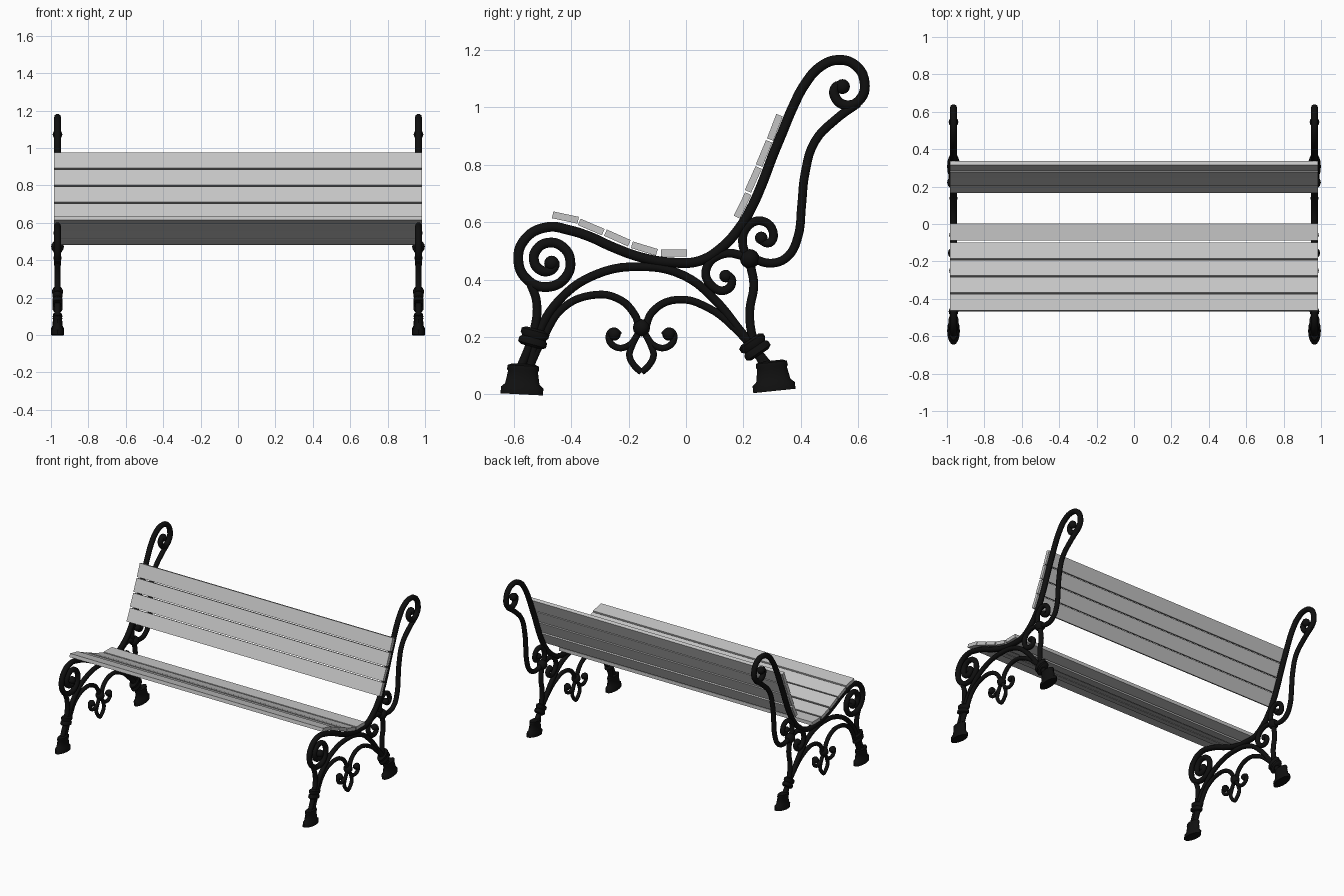
import bpy, bmesh
from math import sin, cos, pi, radians
from mathutils import Matrix, Vector

cube = bpy.data.objects.get("Cube")
if cube:
    bpy.data.objects.remove(cube, do_unlink=True)


def make_material(name, colour):
    mat = bpy.data.materials.new(name)
    mat.use_nodes = True
    mat.diffuse_color = colour
    mat.node_tree.nodes["Principled BSDF"].inputs["Base Color"].default_value = colour
    return mat


iron = make_material("black iron", (0.005, 0.005, 0.005, 1))
wood = make_material("pale grey slats", (0.56, 0.56, 0.56, 1))
SIDE = 0.965      # distance of each iron end frame from the middle
THICK, THIN = 0.018, 0.014


def link(name, bm, mat, smooth=True):
    mesh = bpy.data.meshes.new(name)
    bm.to_mesh(mesh)
    bm.free()
    mesh.materials.append(mat)
    obj = bpy.data.objects.new(name, mesh)
    bpy.context.collection.objects.link(obj)
    if smooth:
        bpy.ops.object.select_all(action="DESELECT")
        bpy.context.view_layer.objects.active = obj
        obj.select_set(True)
        bpy.ops.object.shade_smooth_by_angle(angle=radians(40))
    return obj


def tube(name, x, points, radius):
    """Round iron bar bent through (y, z) points, turned into a mesh."""
    curve = bpy.data.curves.new(name, "CURVE")
    curve.dimensions = "3D"
    curve.bevel_depth = radius
    curve.bevel_resolution = 3
    curve.resolution_u = 5
    curve.use_fill_caps = True
    spline = curve.splines.new("BEZIER")
    spline.bezier_points.add(len(points) - 1)
    for knot, (y, z) in zip(spline.bezier_points, points):
        knot.co = (x, y, z)
        knot.handle_left_type = knot.handle_right_type = "AUTO"
    temp = bpy.data.objects.new(name, curve)
    bpy.context.collection.objects.link(temp)
    graph = bpy.context.evaluated_depsgraph_get()
    mesh = bpy.data.meshes.new_from_object(temp.evaluated_get(graph))
    bpy.data.objects.remove(temp, do_unlink=True)
    bm = bmesh.new()
    bm.from_mesh(mesh)
    bpy.data.meshes.remove(mesh)
    link(name, bm, iron)


def lathe(name, x, y, z, profile, depth, tilt):
    """Turned casting: (radius, height) profile, flattened in x and leaned in y."""
    bm = bmesh.new()
    sides = 16
    rings = []
    for r, h in profile:
        rings.append([bm.verts.new((r * depth * cos(2 * pi * i / sides),
                                    r * sin(2 * pi * i / sides), h)) for i in range(sides)])
    for low, high in zip(rings, rings[1:]):
        for i in range(sides):
            j = (i + 1) % sides
            bm.faces.new((low[i], low[j], high[j], high[i]))
    bm.faces.new(rings[0][::-1])
    bm.faces.new(rings[-1])
    bm.transform(Matrix.Translation((x, y, z)) @ Matrix.Rotation(radians(tilt), 4, "X"))
    link(name, bm, iron)


def knob(name, x, y, z, radius):
    bm = bmesh.new()
    bmesh.ops.create_uvsphere(bm, u_segments=12, v_segments=8, radius=radius,
                              matrix=Matrix.Translation((x, y, z)))
    link(name, bm, iron)


def slat(name, y, z, tilt):
    bm = bmesh.new()
    bmesh.ops.create_cube(bm, size=1)
    bm.transform(Matrix.Translation((0, y, z)) @ Matrix.Rotation(radians(tilt), 4, "X")
                 @ Matrix.Diagonal((1.97, 0.091, 0.024, 1)))
    link(name, bm, wood, False)


def spiral(y, z, inner, outer, turns, steps=14):
    """Clockwise scroll that winds outward and finishes at its top."""
    out = []
    for i in range(steps + 1):
        t = i / steps
        a = pi / 2 + 2 * pi * turns * (1 - t)
        r = inner + (outer - inner) * t
        out.append((y + r * cos(a), z + r * sin(a)))
    return out


# Bars of one end frame, as (y, z) paths
main_bar = spiral(-.48, .465, .022, .118, 1.75) + [
    (-.41, .573), (-.337, .55), (-.253, .512), (-.155, .477), (-.044, .459), (.047, .465),
    (.124, .511), (.187, .581), (.225, .644), (.264, .731), (.3, .826), (.337, .916),
    (.372, 1), (.414, 1.08), (.466, 1.14), (.53, 1.165), (.592, 1.145), (.622, 1.087),
    (.609, 1.031), (.564, 1.007), (.522, 1.031), (.522, 1.07), (.55, 1.075)]
rear_stay = [(.6, 1.015), (.522, .958), (.449, .881), (.414, .766), (.403, .661),
             (.389, .546), (.354, .48), (.298, .457), (.222, .476), (.125, .488),
             (.07, .435), (.089, .379), (.138, .363), (.16, .396), (.138, .42)]
upper_curl = [(.222, .463), (.197, .529), (.215, .585), (.264, .604), (.303, .567),
              (.291, .528), (.257, .54)]
rear_leg = [(.222, .46), (.236, .382), (.222, .288), (.232, .2), (.285, .07)]
front_leg = [(-.545, .395), (-.52, .32), (-.53, .22), (-.59, .06)]
big_arch = [(-.55, .06), (-.51, .22), (-.44, .33), (-.32, .415), (-.162, .445), (-.01, .415),
            (.1, .33), (.19, .22), (.32, .06)]
front_arch = [(-.56, .06), (-.49, .21), (-.43, .3), (-.33, .345), (-.24, .335), (-.18, .28),
              (-.16, .22)]
rear_arch = [(-.145, .22), (-.115, .29), (-.03, .33), (.08, .3), (.17, .23), (.24, .15),
             (.3, .06)]
pendant_curl = [(.012, .21), (.045, .17), (.09, .165), (.114, .2), (.098, .222), (.075, .205)]
pendant_drop = [(.008, .22), (.035, .165), (.042, .135), (.025, .1), (0, .077)]
MID = -.155

for label, x in (("left", SIDE), ("right", -SIDE)):
    tube(label + "_main_bar", x, main_bar, THICK)
    for part, path in (("rear_stay", rear_stay), ("upper_curl", upper_curl),
                       ("rear_leg", rear_leg), ("front_leg", front_leg),
                       ("big_arch", big_arch)):
        tube(label + "_" + part, x, path, 0.016)
    tube(label + "_front_arch", x, front_arch, THIN)
    tube(label + "_rear_arch", x, rear_arch, THIN)

    # Hanging ornament, mirrored about its own middle
    for half, flip in (("front", -1), ("rear", 1)):
        for part, path in (("curl", pendant_curl), ("drop", pendant_drop)):
            tube(f"{label}_pendant_{half}_{part}", x,
                 [(MID + flip * y, z) for y, z in path], 0.012)

    # Knobs on the joints and scroll ends
    for part, y, z, r in (("front_scroll", -.468, .457, .026), ("top_scroll", .545, 1.072, .026),
                          ("rear_joint", .222, .472, .034), ("upper_curl", .262, .545, .022),
                          ("lower_curl", .138, .412, .022), ("pendant_joint", MID, .232, .03),
                          ("front_curl", MID - .095, .21, .023),
                          ("rear_curl", MID + .095, .21, .023)):
        knob(f"{label}_{part}_knob", x, y, z, r)

    # Collars and feet
    collar = [(.036, -.032), (.05, -.024), (.05, -.008), (.042, 0), (.05, .01),
              (.05, .024), (.036, .032)]
    foot = [(.074, 0), (.074, .024), (.06, .036), (.052, .08), (.056, .086), (.054, .1),
            (.04, .106)]
    lathe(label + "_front_collar", x, -.53, .197, collar, .56, -15)
    lathe(label + "_rear_collar", x, .24, .165, collar, .56, 34)
    lathe(label + "_front_foot", x, -.572, 0, foot, .46, -3)
    lathe(label + "_rear_foot", x, .308, .012, foot, .46, 6)

# Seat and back slats
for i, (y, z, tilt) in enumerate(((-.42, .616, -12), (-.33, .583, -23), (-.239, .545, -24),
                                  (-.145, .508, -17), (-.042, .493, 0))):
    slat(f"seat_slat_{i + 1}", y, z, tilt)
for i in range(4):
    slat(f"back_slat_{i + 1}", .197 + .0375 * i, .658 + .0907 * i, 64 + 1.7 * i)
